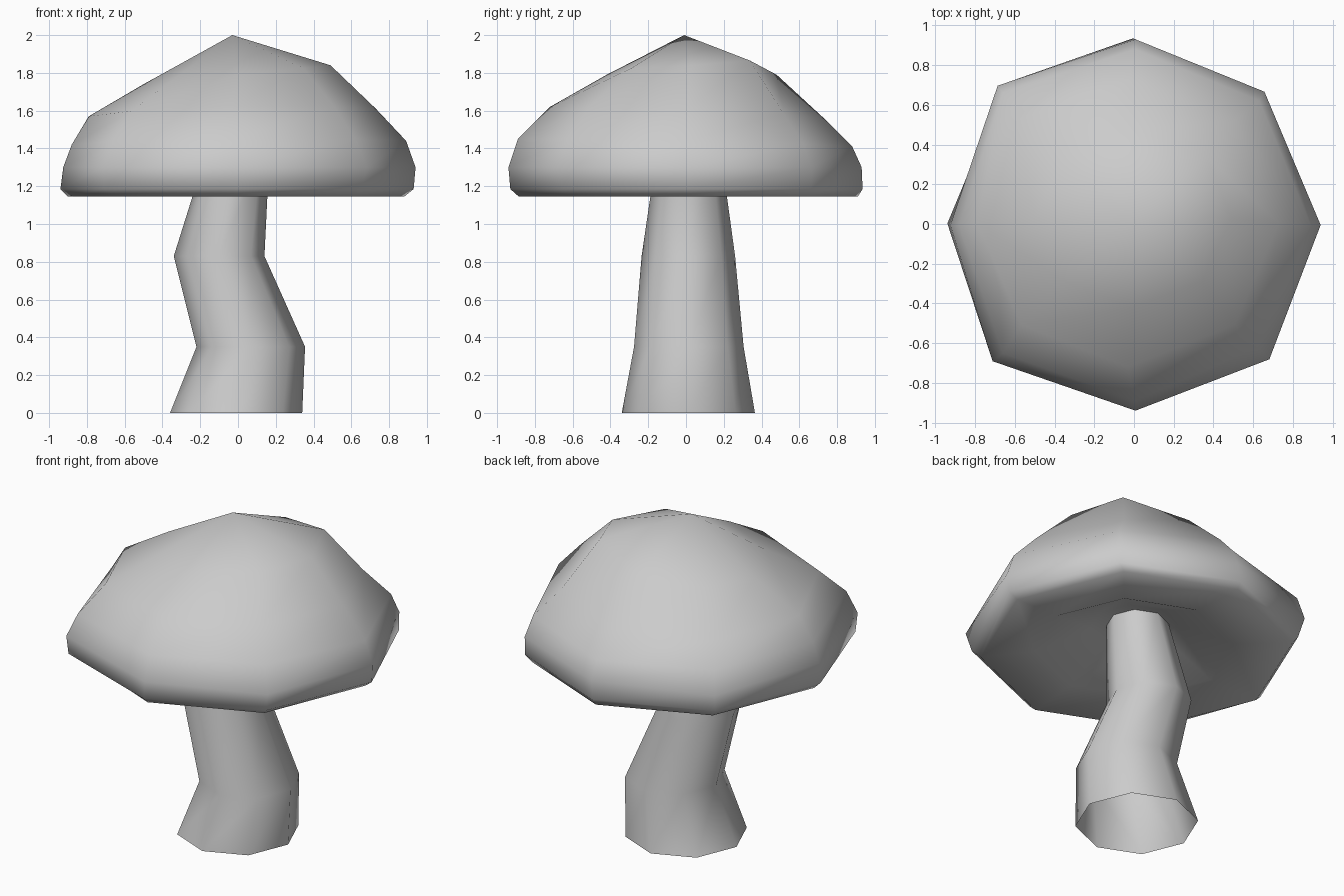
import bpy
import bmesh
from math import cos, sin, pi
from mathutils import Vector

cube = bpy.data.objects.get("Cube")
if cube:
    bpy.data.objects.remove(cube, do_unlink=True)

SIDES = 8

grey = bpy.data.materials.new("plain_grey")
grey.use_nodes = True
colour = (0.6, 0.6, 0.6, 1)
grey.diffuse_color = colour
grey.node_tree.nodes["Principled BSDF"].inputs["Base Color"].default_value = colour


def loft(name, rings, bumps={}, tip=None, end=None):
    """Skin octagonal rings of (z, left x, right x, front y, back y, x tilt, y tilt)."""
    bm = bmesh.new()
    loops = []
    for r, (z, x0, x1, y0, y1, tilt_x, tilt_y) in enumerate(rings):
        loop = []
        for i in range(SIDES):
            c, s = cos(2 * pi * i / SIDES), sin(2 * pi * i / SIDES)
            x = (x0 + x1) / 2 + (x1 - x0) / 2 * c
            y = (y0 + y1) / 2 + (y1 - y0) / 2 * s
            spot = Vector((x, y, z + tilt_x * c + tilt_y * s))
            loop.append(bm.verts.new(spot + Vector(bumps.get((r, i), (0, 0, 0)))))
        loops.append(loop)
    for low, high in zip(loops, loops[1:]):
        for i in range(SIDES):
            j = (i + 1) % SIDES
            bm.faces.new((low[i], low[j], high[j], high[i]))
    # Close either end with a fan to a single point
    for point, loop, step in ((tip, loops[-1], 1), (end, loops[0], -1)):
        if point:
            centre = bm.verts.new(point)
            for i in range(SIDES):
                pair = (loop[i], loop[(i + 1) % SIDES])[::step]
                bm.faces.new((*pair, centre))
    for face in bm.faces:
        face.smooth = True
    mesh = bpy.data.meshes.new(name)
    bm.to_mesh(mesh)
    bm.free()
    mesh.materials.append(grey)
    obj = bpy.data.objects.new(name, mesh)
    bpy.context.collection.objects.link(obj)


# Crooked stem, open at the foot
loft("stem", [
    (0, -.36, .34, -.34, .365, 0, 0),
    (.35, -.22, .355, -.275, .305, 0, 0),
    (.83, -.34, .14, -.235, .26, 0, 0),
    (1.34, -.18, .165, -.16, .19, 0, 0),
])

# Uneven corners of the cap, by ring and side
lumps = {
    (3, 5): (-.04, -.02, 0),
    (4, 1): (-.01, .01, 0),
    (4, 3): (-.035, .04, 0),
    (4, 5): (-.06, -.025, 0),
    (4, 7): (.015, -.015, 0),
    (5, 3): (-.04, .04, .03),
    (5, 5): (-.04, -.02, 0),
    (5, 7): (-.01, .01, 0),
    (6, 3): (-.01, .01, 0),
    (7, 1): (.02, -.01, .04),
}

# Cap: hollow underside, flat lip, rounded rim and lopsided dome
loft("cap", [
    (1.3, -.25, .25, -.25, .25, 0, 0),
    (1.16, -.57, .57, -.56, .56, 0, 0),
    (1.145, -.9, .88, -.885, .91, 0, 0),
    (1.185, -.94, .93, -.93, .935, 0, 0),
    (1.3, -.925, .94, -.94, .93, 0, 0),
    (1.43, -.88, .89, -.89, .88, .01, -.02),
    (1.59, -.79, .73, -.72, .73, .02, -.03),
    (1.79, -.5, .49, -.42, .48, .05, 0),
], lumps, tip=(-.03, -.01, 2), end=(0, 0, 1.33))
